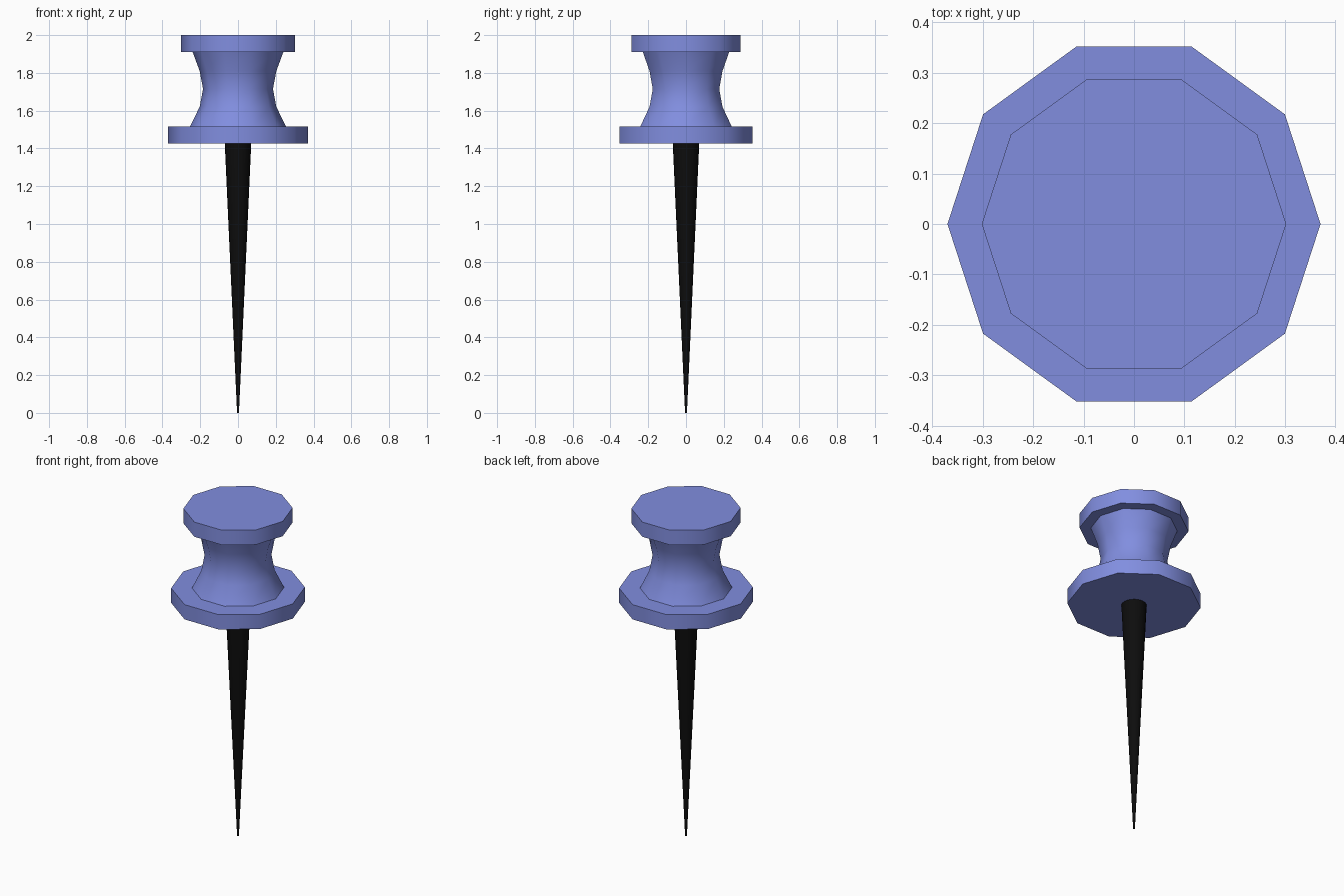
import bpy, bmesh
from math import cos, sin, pi, radians

if "Cube" in bpy.data.objects:
    bpy.data.objects.remove(bpy.data.objects["Cube"])


def material(name, rgb):
    m = bpy.data.materials.new(name)
    m.diffuse_color = (*rgb, 1)
    m.use_nodes = True
    m.node_tree.nodes["Principled BSDF"].inputs["Base Color"].default_value = m.diffuse_color
    return m


def lathe(name, profile, sides, mat):
    """Revolve (radius, z) points, listed bottom to top, and cap both ends."""
    bm = bmesh.new()
    rings = [[bm.verts.new((r * cos(2 * pi * i / sides), r * sin(2 * pi * i / sides), z))
              for i in range(sides)] for r, z in profile]
    for a, b in zip(rings, rings[1:]):
        for i in range(sides):
            j = (i + 1) % sides
            bm.faces.new((a[i], a[j], b[j], b[i]))
    bm.faces.new(rings[0][::-1])
    bm.faces.new(rings[-1])
    mesh = bpy.data.meshes.new(name)
    bm.to_mesh(mesh)
    bm.free()
    mesh.materials.append(mat)
    ob = bpy.data.objects.new(name, mesh)
    bpy.context.collection.objects.link(ob)
    bpy.ops.object.select_all(action='DESELECT')
    ob.select_set(True)
    bpy.context.view_layer.objects.active = ob
    bpy.ops.object.shade_smooth_by_angle(angle=radians(40))
    return ob


blue = material("blue_plastic", (0.22, 0.27, 0.74))
black = material("black_metal", (0.004, 0.004, 0.004))

# Ten-sided handle: lower flange, waisted grip, upper flange
lathe("handle", [(0.37, 1.425), (0.37, 1.515), (0.255, 1.515), (0.203, 1.62),
                 (0.185, 1.715), (0.203, 1.81), (0.24, 1.91),
                 (0.302, 1.91), (0.302, 2.0)], 10, blue)

# Tapered needle
lathe("needle", [(0.005, 0.0), (0.07, 1.425)], 20, black)
